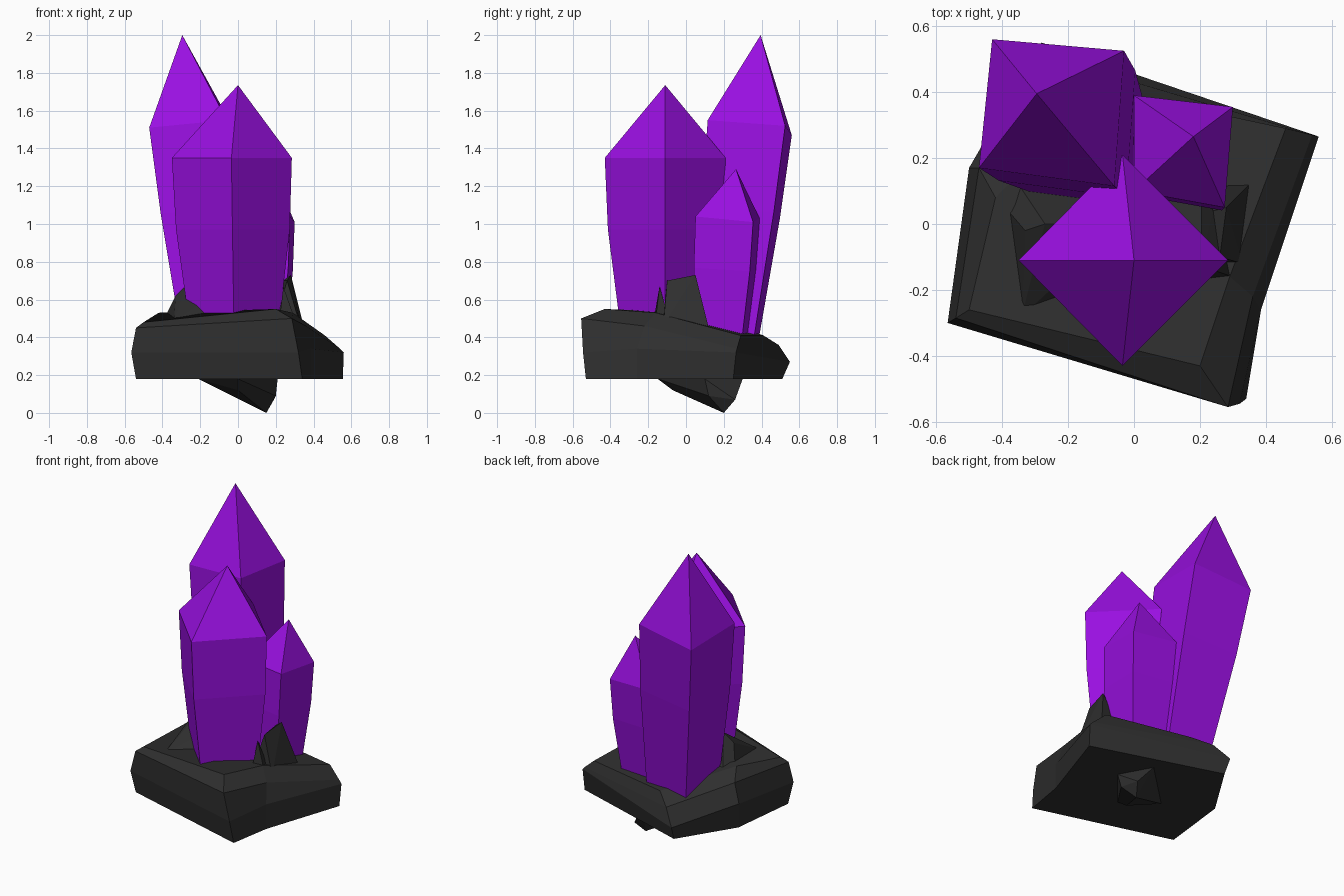
import bpy
import bmesh
from mathutils import Vector

cube = bpy.data.objects.get("Cube")
if cube:
    bpy.data.objects.remove(cube, do_unlink=True)


def material(name, color):
    mat = bpy.data.materials.new(name)
    mat.use_nodes = True
    mat.diffuse_color = color
    bsdf = next(n for n in mat.node_tree.nodes if n.type == 'BSDF_PRINCIPLED')
    bsdf.inputs["Base Color"].default_value = color
    bsdf.inputs["Roughness"].default_value = 0.7
    return mat


PURPLE = material("crystal purple", (0.32, 0.005, 0.75, 1))
STONE = material("dark stone", (0.028, 0.028, 0.028, 1))


def finish(bm, name, mat):
    bmesh.ops.recalc_face_normals(bm, faces=bm.faces)
    mesh = bpy.data.meshes.new(name)
    bm.to_mesh(mesh)
    bm.free()
    mesh.materials.append(mat)
    obj = bpy.data.objects.new(name, mesh)
    bpy.context.collection.objects.link(obj)
    return obj


def loft(name, rings, mat, apex=None):
    """Join matching rings of points, closed by a cap or a pointed tip."""
    bm = bmesh.new()
    loops = [[bm.verts.new(p) for p in ring] for ring in rings]
    n = len(loops[0])
    for low, high in zip(loops, loops[1:]):
        for i in range(n):
            j = (i + 1) % n
            bm.faces.new((low[i], low[j], high[j], high[i]))
    bm.faces.new(loops[0][::-1])
    if apex:
        tip = bm.verts.new(apex)
        for i in range(n):
            bm.faces.new((loops[-1][i], loops[-1][(i + 1) % n], tip))
    else:
        bm.faces.new(loops[-1])
    return finish(bm, name, mat)


def crystal(name, foot, half, turn, shoulder, apex):
    """Four-sided shard: narrow square foot, slight swell, shoulder and tip."""
    top = [Vector(p) for p in shoulder]
    centre = sum(top, Vector()) / len(top)
    low = [Vector(foot) + Vector((p.x - centre.x, p.y - centre.y, 0)) * half
           for p in top]
    mid = []
    for a, b in zip(low, top):
        p = a.lerp(b, 0.6)
        out = Vector((b.x - centre.x, b.y - centre.y, 0))
        mid.append(p + out * turn)
    return loft(name, [low, mid, top], PURPLE, apex)


def rock(name, points):
    bm = bmesh.new()
    for p in points:
        bm.verts.new(p)
    res = bmesh.ops.convex_hull(bm, input=bm.verts)
    spare = [g for g in res["geom_interior"] if isinstance(g, bmesh.types.BMVert)]
    bmesh.ops.delete(bm, geom=spare, context='VERTS')
    return finish(bm, name, STONE)


# Crystals
crystal("front_crystal", (-0.02, -0.11, 0.4), 0.72, 0.06,
        [(-0.35, -0.11, 1.35), (-0.035, -0.43, 1.35),
         (0.285, -0.11, 1.35), (-0.035, 0.21, 1.35)], (0, -0.11, 1.735))
crystal("tall_crystal", (-0.13, 0.22, 0.38), 0.75, 0.04,
        [(-0.47, 0.17, 1.51), (-0.06, 0.115, 1.55),
         (-0.03, 0.525, 1.52), (-0.43, 0.56, 1.47)], (-0.295, 0.395, 2.0))
crystal("small_crystal", (0.13, 0.19, 0.36), 0.78, 0.06,
        [(0.0, 0.1, 1.04), (0.275, 0.05, 1.04),
         (0.30, 0.355, 1.01), (0.0, 0.39, 1.03)], (0.18, 0.265, 1.29))

# Stone slab with bevelled, sloping top
loft("stone_base", [
    [(-0.54, -0.28, 0.18), (0.34, -0.53, 0.18), (0.385, -0.26, 0.18),
     (0.555, 0.25, 0.18), (-0.27, 0.51, 0.18), (-0.49, 0.16, 0.18)],
    [(-0.565, -0.30, 0.32), (0.32, -0.545, 0.32), (0.385, -0.26, 0.34),
     (0.56, 0.265, 0.32), (-0.28, 0.55, 0.27), (-0.5, 0.17, 0.34)],
    [(-0.54, -0.285, 0.45), (0.285, -0.555, 0.5), (0.36, -0.22, 0.46),
     (0.54, 0.27, 0.34), (-0.2, 0.49, 0.36), (-0.47, 0.17, 0.47)],
    [(-0.5, -0.26, 0.48), (0.2, -0.43, 0.55), (0.29, -0.16, 0.53),
     (0.46, 0.29, 0.41), (-0.1, 0.41, 0.41), (-0.42, 0.08, 0.53)],
], STONE)

# Loose rocks set into the slab
rock("left_rock", [
    (-0.39, 0.05, 0.5), (-0.34, -0.28, 0.48), (-0.12, -0.22, 0.5),
    (-0.1, 0.12, 0.48), (-0.35, 0.12, 0.5), (-0.33, -0.02, 0.62),
    (-0.27, 0.0, 0.68), (-0.19, 0.0, 0.66), (-0.2, -0.15, 0.58)])
rock("right_rock", [
    (0.2, -0.12, 0.5), (0.33, -0.12, 0.46), (0.35, 0.12, 0.45),
    (0.2, 0.12, 0.44), (0.26, -0.1, 0.7), (0.28, 0.05, 0.73),
    (0.24, 0.04, 0.7)])
rock("right_spike", [
    (0.22, -0.17, 0.5), (0.3, -0.16, 0.5), (0.28, -0.09, 0.5),
    (0.24, -0.14, 0.67)])
rock("side_chip", [
    (0.29, -0.25, 0.4), (0.33, -0.25, 0.41), (0.335, -0.16, 0.44),
    (0.325, -0.18, 0.49), (0.26, -0.2, 0.45)])
rock("under_rock", [
    (-0.21, 0.0, 0.18), (0.0, -0.15, 0.18), (0.21, 0.1, 0.18),
    (0.1, 0.3, 0.18), (0.0, -0.07, 0.12), (0.15, 0.2, 0.0),
    (0.19, 0.26, 0.07), (0.2, 0.12, 0.09)])
